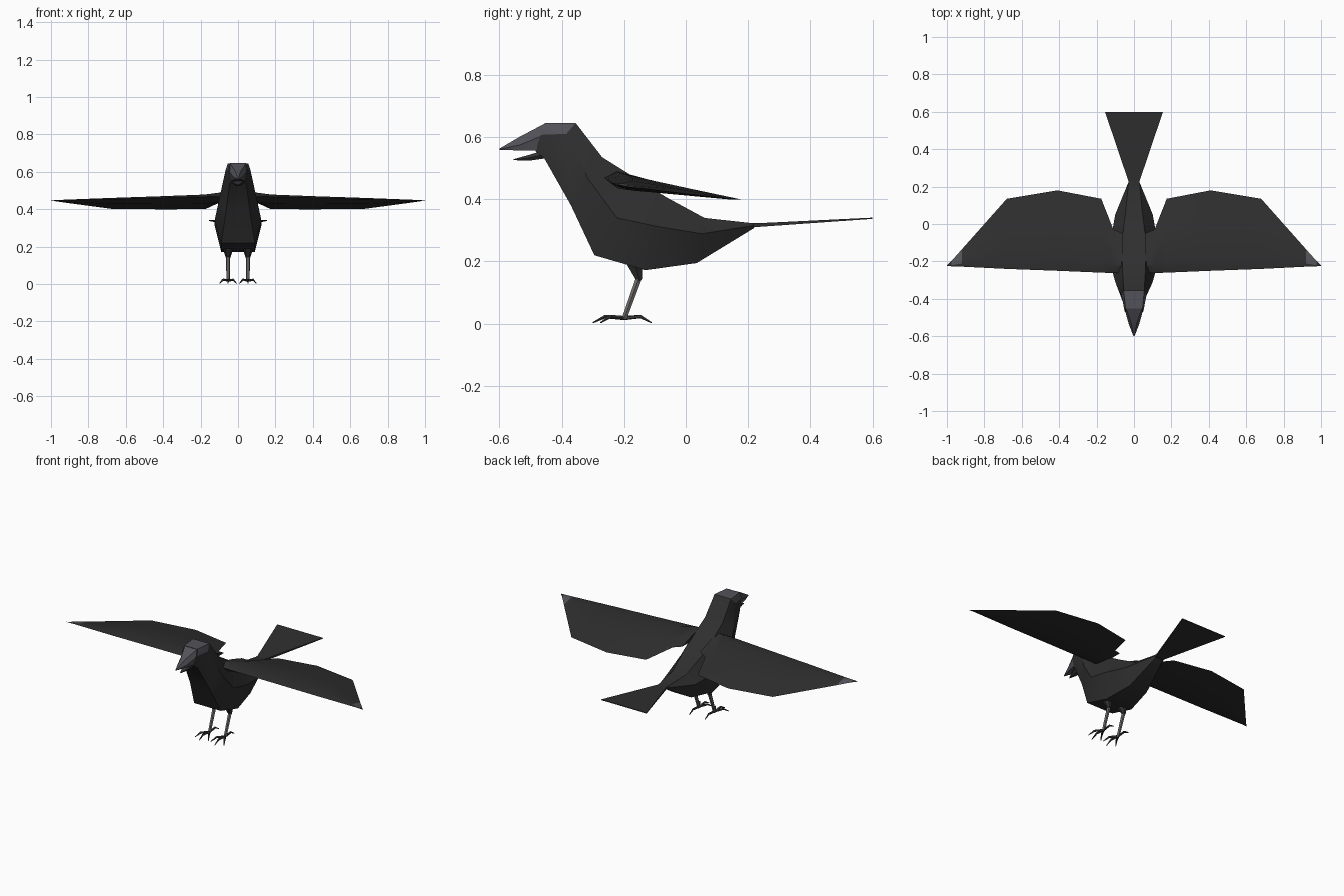
import bpy, bmesh, math
from mathutils import Vector

if "Cube" in bpy.data.objects:
    bpy.data.objects.remove(bpy.data.objects["Cube"])


def material(name, rgb):
    m = bpy.data.materials.new(name)
    m.diffuse_color = (*rgb, 1)
    m.use_nodes = True
    m.node_tree.nodes["Principled BSDF"].inputs["Base Color"].default_value = m.diffuse_color
    return m


BLACK = material("black feathers", (0.028, 0.028, 0.028))
GREY = material("slate grey", (0.085, 0.085, 0.1))
LEG = material("leg grey", (0.16, 0.155, 0.15))
CLAW = material("dark claw", (0.04, 0.04, 0.043))


def loft(name, rings, mats, rule=None, angle=0):
    """Skin equal-length rings of points; rule(ring, side) picks the material."""
    bm = bmesh.new()
    vs = [[bm.verts.new(p) for p in r] for r in rings]
    n = len(vs[0])
    for i in range(len(vs) - 1):
        for j in range(n):
            k = (j + 1) % n
            f = bm.faces.new((vs[i][j], vs[i][k], vs[i + 1][k], vs[i + 1][j]))
            f.material_index = rule(i, j) if rule else 0
    bm.faces.new(vs[0][::-1])
    bm.faces.new(vs[-1])
    bmesh.ops.remove_doubles(bm, verts=bm.verts, dist=0.0002)
    bmesh.ops.recalc_face_normals(bm, faces=bm.faces)
    me = bpy.data.meshes.new(name)
    bm.to_mesh(me)
    bm.free()
    ob = bpy.data.objects.new(name, me)
    bpy.context.collection.objects.link(ob)
    for m in mats:
        me.materials.append(m)
    if angle:
        bpy.ops.object.select_all(action='DESELECT')
        ob.select_set(True)
        bpy.context.view_layer.objects.active = ob
        bpy.ops.object.shade_smooth_by_angle(angle=math.radians(angle))
    return ob


def tube(name, pts, radii, mat, sides=6):
    """Tapered limb through the points."""
    rings = []
    for i, p in enumerate(pts):
        d = Vector(pts[min(i + 1, len(pts) - 1)]) - Vector(pts[max(i - 1, 0)])
        q = d.to_track_quat('Z', 'Y')
        rings.append([Vector(p) + q @ Vector((radii[i] * math.cos(a), radii[i] * math.sin(a), 0))
                      for a in (math.tau * s / sides for s in range(sides))])
    return loft(name, rings, [mat])


def body_ring(top, low, wt, wm, wb, f):
    """Six-sided slanted ring between a back point and a belly point."""
    my, mz = (top[i] + (low[i] - top[i]) * f for i in (0, 1))
    return [(-wt, *top), (wt, *top), (wm, my, mz), (wb, *low), (-wb, *low), (-wm, my, mz)]


# Body and head, with a grey crown on the first segment
body = [body_ring(*r) for r in (
    ((-.455, .645), (-.485, .555), .045, .05, .03, .42),
    ((-.355, .645), (-.455, .53), .055, .066, .045, .3),
    ((-.27, .535), (-.37, .38), .06, .098, .065, .45),
    ((-.15, .46), (-.295, .22), .065, .125, .09, .5),
    ((-.06, .405), (-.13, .172), .06, .125, .09, .4),
    ((.06, .34), (.035, .195), .045, .1, .06, .35),
    ((.215, .323), (.22, .308), .03, .032, .025, .5))]
loft("body", body, [BLACK, GREY], lambda i, j: int(i == 0 and j in (0, 1, 5)), 35)

# Upper and lower beak
loft("upper_beak", [body_ring(*r) for r in (
    ((-.45, .646), (-.47, .556), .043, .049, .035, .45),
    ((-.535, .601), (-.535, .557), .013, .028, .022, .6),
    ((-.6, .563), (-.6, .559), .002, .003, .002, .5))], [GREY], angle=30)
loft("lower_beak", [body_ring(*r) for r in (
    ((-.46, .556), (-.45, .532), .03, .032, .022, .5),
    ((-.515, .54), (-.505, .524), .016, .017, .01, .5),
    ((-.555, .529), (-.555, .526), .002, .002, .002, .5))], [CLAW])

# Fanned tail
loft("tail", [[(-w, y, z + t), (w, y, z + t), (w, y, z - t), (-w, y, z - t)]
              for y, w, z, t in ((.19, .03, .317, .008), (.23, .03, .317, .006),
                                 (.6, .155, .339, .002))], [BLACK])

# Wing sections: x, front y, rear y, front z, rear z, half thickness
SECTIONS = ((.06, -.262, -.05, .47, .44, .026), (.11, -.262, -.03, .468, .43, .026),
            (.175, -.26, .135, .466, .4, .024), (.41, -.25, .18, .46, .399, .02),
            (.68, -.24, .135, .453, .402, .016), (.92, -.228, -.135, .447, .434, .006),
            (.975, -.226, -.197, .446, .442, .003), (1, -.225, -.222, .445, .444, .001))


def wing_ring(s, x, y0, y1, z0, z1, t):
    y = lambda f: y0 + (y1 - y0) * f
    z = lambda f: z0 + (z1 - z0) * f
    return [(s * x, y0, z0), (s * x, y(.18), z(.18) + t), (s * x, y(.6), z(.6) + t * .6),
            (s * x, y1, z1), (s * x, y(.6), z(.6) - t * .5), (s * x, y(.18), z(.18) - t)]


for s, side in ((-1, "left"), (1, "right")):
    # Wing with a small pale patch near the tip
    loft(side + "_wing", [wing_ring(s, *c) for c in SECTIONS], [BLACK, GREY],
         lambda i, j: int(i == 5 and j in (1, 2)), 35)
    # Thigh, shank and toes
    x = s * .053
    tube(side + "_thigh", [(x, -.165, .2), (x, -.157, .165), (x, -.15, .138)],
         [.033, .02, .011], BLACK)
    tube(side + "_shank", [(x, -.152, .148), (x, -.2, .015)], [.011, .009], LEG)
    for name, dx, dy in (("inner_toe", -.045, -.075), ("middle_toe", 0, -.1),
                         ("outer_toe", .045, -.075), ("back_toe", 0, .09)):
        tube(f"{side}_{name}",
             [(x, -.2, .018), (x + s * dx * .6, -.2 + dy * .6, .023),
              (x + s * dx, -.2 + dy, .003)], [.007, .006, .002], CLAW, 5)
